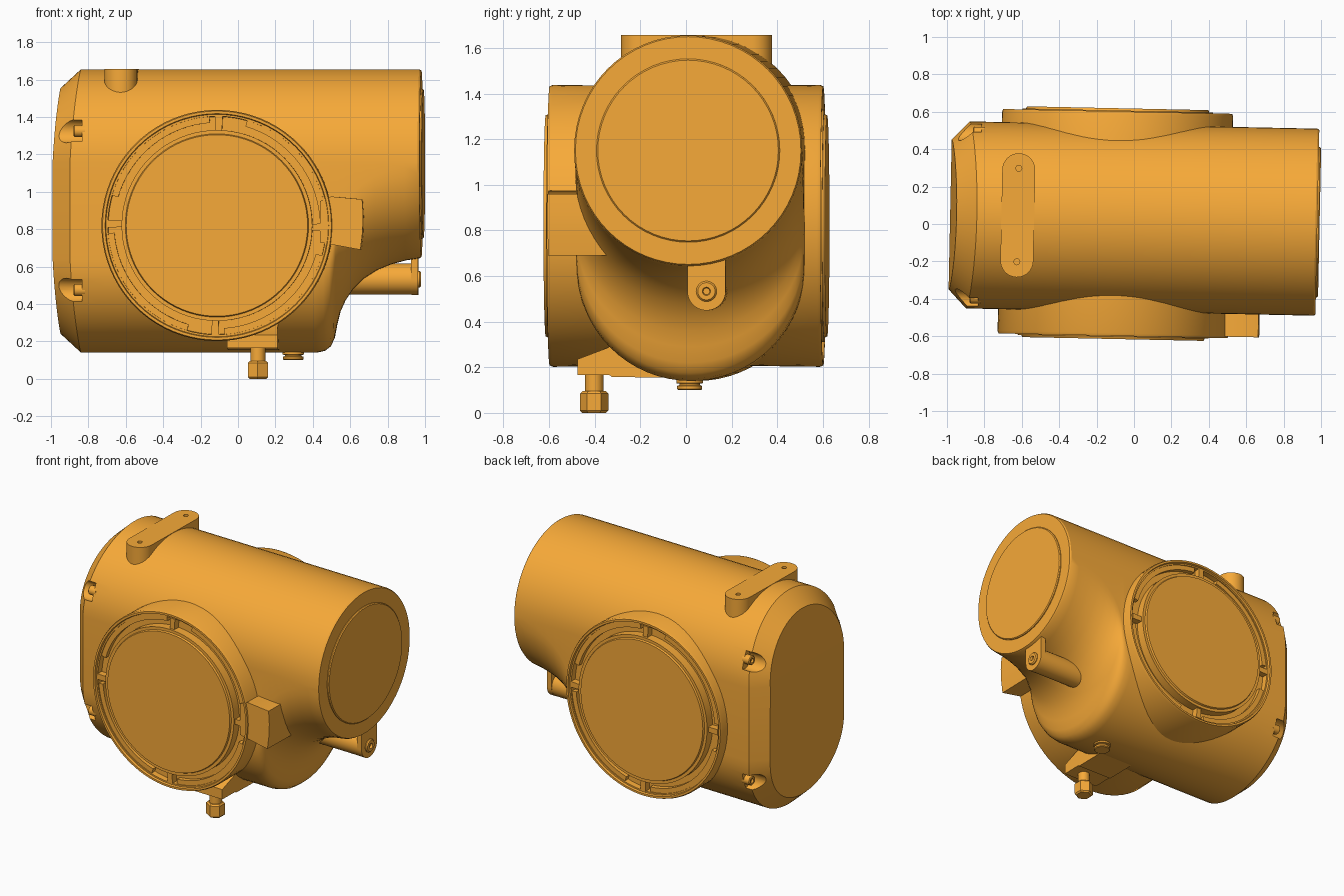
import bpy, bmesh
from math import sin, cos, pi, radians
from mathutils import Matrix

if "Cube" in bpy.data.objects:
    bpy.data.objects.remove(bpy.data.objects["Cube"])

ALONG_X = Matrix(((0, 0, 1), (1, 0, 0), (0, 1, 0))).to_4x4()   # local xy -> yz, height -> x
FRONT = Matrix.Rotation(pi / 2, 4, 'X')                       # local xy -> xz, height -> -y
parts = []

# Orange paint shared by all parts
paint = bpy.data.materials.new("orange_paint")
paint.diffuse_color = (0.93, 0.40, 0.04, 1)
paint.use_nodes = True
paint.node_tree.nodes["Principled BSDF"].inputs["Base Color"].default_value = paint.diffuse_color


def at(x, y, z):
    return Matrix.Translation((x, y, z))


def finish(name, bm, mat=Matrix()):
    bmesh.ops.transform(bm, matrix=mat, verts=bm.verts)
    bmesh.ops.recalc_face_normals(bm, faces=bm.faces)
    me = bpy.data.meshes.new(name)
    bm.to_mesh(me)
    bm.free()
    me.materials.append(paint)
    ob = bpy.data.objects.new(name, me)
    bpy.context.collection.objects.link(ob)
    parts.append(ob)
    return ob


def skin(bm, rings):
    for a, b in zip(rings, rings[1:]):
        n = len(a)
        for i in range(n):
            bm.faces.new((a[i], a[(i + 1) % n], b[(i + 1) % n], b[i]))


def lathe(name, profile, mat, n=48):
    """Turned part: (radius, height) profile with both ends capped."""
    bm = bmesh.new()
    rings = [[bm.verts.new((r * cos(2 * pi * i / n), r * sin(2 * pi * i / n), h))
              for i in range(n)] for r, h in profile]
    skin(bm, rings)
    bm.faces.new(rings[0])
    bm.faces.new(rings[-1])
    return finish(name, bm, mat)


def prism(name, outline, h0, h1, mat=Matrix()):
    bm = bmesh.new()
    rings = [[bm.verts.new((x, y, h)) for x, y in outline] for h in (h0, h1)]
    skin(bm, rings)
    bm.faces.new(rings[0])
    bm.faces.new(rings[1])
    return finish(name, bm, mat)


def arc(r, a0, a1, n, cx=0, cy=0):
    return [(cx + r * cos(radians(a0 + (a1 - a0) * i / n)),
             cy + r * sin(radians(a0 + (a1 - a0) * i / n))) for i in range(n + 1)]


def cut(target, cutters):
    bpy.context.view_layer.objects.active = target
    for c in cutters:
        m = target.modifiers.new("cut", 'BOOLEAN')
        m.operation, m.solver, m.object = 'DIFFERENCE', 'EXACT', c
        bpy.ops.object.modifier_apply(modifier=m.name)
        parts.remove(c)
        bpy.data.objects.remove(c)


# Main housing: stadium sections lofted along x, the lower lobe rising into the barrel
N = 32
BY = 0.03
stations = [  # x, bottom z, inset, domed end amount
    (-0.935, 0.14, 0.10, 0.055), (-0.84, 0.14, 0, 0.055), (-0.7, 0.14, 0, 0), (0.42, 0.14, 0, 0),
    (0.465, 0.15, 0, 0), (0.497, 0.175, 0, 0), (0.517, 0.22, 0, 0), (0.53, 0.29, 0, 0),
    (0.548, 0.36, 0, 0), (0.575, 0.42, 0, 0), (0.615, 0.48, 0, 0), (0.67, 0.535, 0, 0),
    (0.74, 0.58, 0, 0), (0.82, 0.613, 0, 0), (0.9, 0.634, 0, 0), (0.97, 0.645, 0, 0),
    (0.98, 0.645, 0.006, 0)]
bm = bmesh.new()
rings = []
for x, zb, inset, dome in stations:
    r = 0.5 - inset
    pts = arc(r, 0, 180, N, BY, 1.155) + arc(r, 180, 360, N, BY, zb + 0.5)
    rings.append([bm.verts.new((x - dome * (1 - ((z - 0.9) / 0.76) ** 2), y, z)) for y, z in pts])
skin(bm, rings)
bm.faces.new(rings[-1])
end, top, low = rings[0], N // 2, N + 1 + N // 2      # domed end cover, strips side to side
right = end[top - 1::-1] + end[:low:-1]
left = end[top + 1:low]
bm.faces.new((end[top], right[0], left[0]))
for i in range(len(left) - 1):
    bm.faces.new((left[i], right[i], right[i + 1], left[i + 1]))
bm.faces.new((left[-1], right[-1], end[low]))
housing = finish("main_housing", bm)

# Screw pockets in the end cover, with cap screws
spots = [(s, z) for s in (-1, 1) for z in (1.325, 0.475)]
cut(housing, [lathe("pocket", [(0.066, -1.1), (0.062, -0.825)],
                    at(0, BY + s * 0.46, z) @ ALONG_X, 24) for s, z in spots])
for s, z in spots:
    lathe("cover_screw", [(0.032, -0.81), (0.032, -0.865), (0.027, -0.87), (0.015, -0.87),
                          (0.015, -0.855)], at(0, BY + s * 0.44, z) @ ALONG_X, 20)

# Barrel end disc
lathe("barrel_end_disc", [(0.402, 0.95), (0.402, 0.986), (0.396, 0.992)],
      at(0, BY, 1.15) @ ALONG_X, 64)

# Round side ports, front and back, with rim, groove, lid and bayonet ramps
for name, turn in (("front", 0), ("back", pi)):
    m = at(-0.1, 0, 0.82) @ Matrix.Rotation(turn, 4, 'Z') @ FRONT
    lathe(name + "_port", [(0.612, 0.15), (0.618, 0.585), (0.612, 0.6), (0.598, 0.6), (0.594, 0.585),
                           (0.584, 0.585), (0.582, 0.545), (0.51, 0.545), (0.51, 0.605),
                           (0.49, 0.605), (0.485, 0.617)], m, 80)
    for k in range(4):
        a = 94 + 90 * k
        prism(name + "_bayonet_ramp", arc(0.584, a, a + 70, 16) + arc(0.55, a + 70, a, 16),
              0.54, 0.578, m)
        prism(name + "_bayonet_stop", arc(0.584, a - 7, a - 3, 2) + arc(0.508, a - 3, a - 7, 2),
              0.54, 0.59, m)

# Latch block beside the front port
prism("latch_block", [(0.45, 0.73), (0.667, 0.69), (0.678, 0.78), (0.682, 0.87), (0.676, 0.96),
                      (0.51, 0.975), (0.45, 0.95)], 0.32, 0.592, FRONT)

# Mounting pad on top with two holes
pad = prism("top_pad", arc(0.088, 0, 180, 16, -0.622, 0.277)
            + arc(0.088, 180, 360, 16, -0.622, -0.21), 1.5, 1.657)
cut(pad, [lathe("hole", [(0.016, 1.6), (0.016, 1.7)], at(-0.622, y, 0), 16) for y in (0.285, -0.215)])

# Screw lug under the barrel
LY, LZ = 0.11, 0.533
prism("lug_plate", [(LY + 0.084, 0.7), (LY - 0.084, 0.7)] + arc(0.084, 180, 360, 20, LY, LZ),
      0.925, 0.962, ALONG_X)
lathe("lug_rod", [(0.083, 0.45), (0.083, 0.94)], at(0, LY, LZ) @ ALONG_X, 32)
lathe("lug_screw", [(0.045, 0.95), (0.045, 0.968), (0.038, 0.976), (0.018, 0.976), (0.014, 0.96)],
      at(0, LY, LZ) @ ALONG_X, 24)

# Cable gland on its sloped pad, below the front port
prism("gland_pad", [(-0.472, 0.165), (-0.472, 0.235), (-0.34, 0.285), (-0.25, 0.35), (-0.06, 0.3),
                    (-0.06, 0.155), (-0.32, 0.157), (-0.33, 0.165)], -0.05, 0.22, ALONG_X)
lathe("gland_stem", [(0.04, 0.08), (0.04, 0.2)], at(0.115, -0.4, 0), 24)
lathe("gland_nut", [(0.052, 0.0), (0.062, 0.01), (0.062, 0.085), (0.052, 0.095)],
      at(0.115, -0.4, 0) @ Matrix.Rotation(pi / 6, 4, 'Z'), 6)

# Drain plug
lathe("drain_plug", [(0.05, 0.1), (0.055, 0.105), (0.055, 0.118), (0.045, 0.122), (0.045, 0.128),
                     (0.058, 0.13), (0.058, 0.165)], at(0.295, 0.022, 0), 32)

# Slight turn of the whole assembly, then smooth shading
bpy.ops.object.select_all(action='DESELECT')
for ob in parts:
    ob.data.transform(Matrix.Rotation(radians(-1.2), 4, 'Z'))
    ob.select_set(True)
bpy.context.view_layer.objects.active = parts[0]
bpy.ops.object.shade_smooth_by_angle(angle=radians(30))
